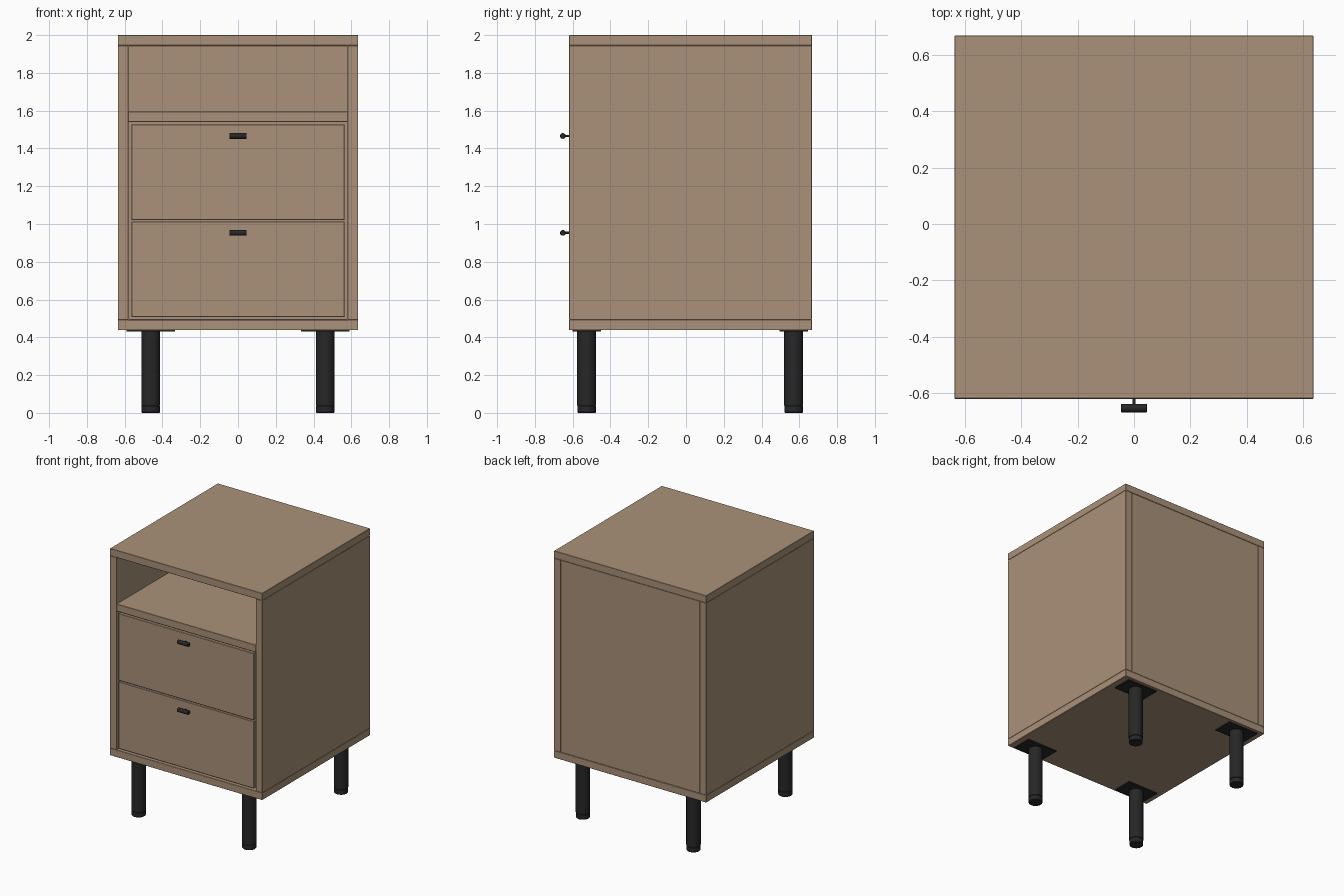
import bpy, bmesh, math
from mathutils import Matrix

if "Cube" in bpy.data.objects:
    bpy.data.objects.remove(bpy.data.objects["Cube"])


def material(name, rgb):
    m = bpy.data.materials.new(name)
    m.diffuse_color = (*rgb, 1)
    m.use_nodes = True
    m.node_tree.nodes["Principled BSDF"].inputs["Base Color"].default_value = m.diffuse_color
    return m


WOOD = material("light_oak", (0.40, 0.285, 0.19))
BLACK = material("black_metal", (0.02, 0.02, 0.021))


def finish(name, bm, mat):
    me = bpy.data.meshes.new(name)
    bm.to_mesh(me)
    bm.free()
    ob = bpy.data.objects.new(name, me)
    bpy.context.collection.objects.link(ob)
    me.materials.append(mat)
    return ob


def box(name, x, y, z, mat=WOOD, bevel=0.002):
    """Box from (min, max) pairs with a fine eased edge."""
    bm = bmesh.new()
    size = [b - a for a, b in (x, y, z)]
    mid = [(a + b) / 2 for a, b in (x, y, z)]
    bmesh.ops.create_cube(bm, size=1, matrix=Matrix.Translation(mid) @ Matrix.Diagonal((*size, 1)))
    if bevel:
        bmesh.ops.bevel(bm, geom=bm.edges[:], offset=bevel, segments=1, affect='EDGES')
    return finish(name, bm, mat)


def lathe(name, profile, origin, axis='Z', sides=32):
    """Turned solid from (radius, height) points along an axis."""
    turn = {'Z': Matrix(), 'X': Matrix.Rotation(math.pi / 2, 4, 'Y'),
            'Y': Matrix.Rotation(-math.pi / 2, 4, 'X')}[axis]
    bm = bmesh.new()
    rings = [[bm.verts.new((r * math.cos(2 * math.pi * i / sides),
                            r * math.sin(2 * math.pi * i / sides), h))
              for i in range(sides)] for r, h in profile]
    for a, b in zip(rings, rings[1:]):
        for i in range(sides):
            j = (i + 1) % sides
            bm.faces.new((a[i], a[j], b[j], b[i]))
    bm.faces.new(rings[0][::-1])
    bm.faces.new(rings[-1])
    bm.transform(Matrix.Translation(origin) @ turn)
    ob = finish(name, bm, BLACK)
    bpy.ops.object.select_all(action='DESELECT')
    ob.select_set(True)
    bpy.context.view_layer.objects.active = ob
    bpy.ops.object.shade_smooth_by_angle(angle=math.radians(35))
    return ob


W, F, B, T = 0.636, -0.619, 0.667, 0.055   # half width, front, back, board thickness
IN = W - T

# Carcass
box("top_board", (-W, W), (F, B), (2 - T, 2))
box("bottom_board", (-W, W), (F, B), (0.438, 0.438 + T))
for side, s in (("left", -1), ("right", 1)):
    box(side + "_side_board", sorted((s * W, s * IN)), (F, B), (0.438 + T, 2 - T))
box("back_panel", (-IN, IN), (B - T, B - 0.001), (0.438 + T, 2 - T))
box("shelf", (-IN, IN), (F, B - T), (1.54, 1.595))

# Drawers with fronts, open boxes and pulls
for name, z0, z1, hz in (("lower", 0.507, 1.013, 0.953), ("upper", 1.022, 1.528, 1.466)):
    box(name + "_drawer_front", (-0.565, 0.565), (F, F + T), (z0, z1), bevel=0.003)
    y0, y1, top = F + T, B - T - 0.03, z1 - 0.08
    box(name + "_drawer_base", (-0.55, 0.55), (y0, y1), (z0 + 0.02, z0 + 0.04), bevel=0)
    for side, s in (("left", -1), ("right", 1)):
        box(f"{name}_drawer_{side}_wall", sorted((s * 0.55, s * 0.52)), (y0, y1),
            (z0 + 0.04, top), bevel=0)
    box(name + "_drawer_back", (-0.52, 0.52), (y1 - 0.03, y1), (z0 + 0.04, top), bevel=0)
    lathe(name + "_pull_bar", [(0.013, -0.046), (0.015, -0.044), (0.015, 0.044), (0.013, 0.046)],
          (0, -0.652, hz), 'X', 24)
    lathe(name + "_pull_stem", [(0.006, 0), (0.006, 0.035)], (0, -0.652, hz), 'Y', 16)

# Legs with mounting plates and separate feet
for xn, x in (("left", -0.462), ("right", 0.462)):
    for yn, y in (("front", -0.526), ("back", 0.57)):
        box(f"{yn}_{xn}_mounting_plate", (x - 0.128, x + 0.128), (y - 0.075, y + 0.075),
            (0.43, 0.438), BLACK, 0)
        lathe(f"{yn}_{xn}_leg", [(0.05, 0.04), (0.05, 0.43)], (x, y, 0))
        lathe(f"{yn}_{xn}_foot", [(0.046, 0), (0.049, 0.004), (0.049, 0.036), (0.046, 0.04)], (x, y, 0))
